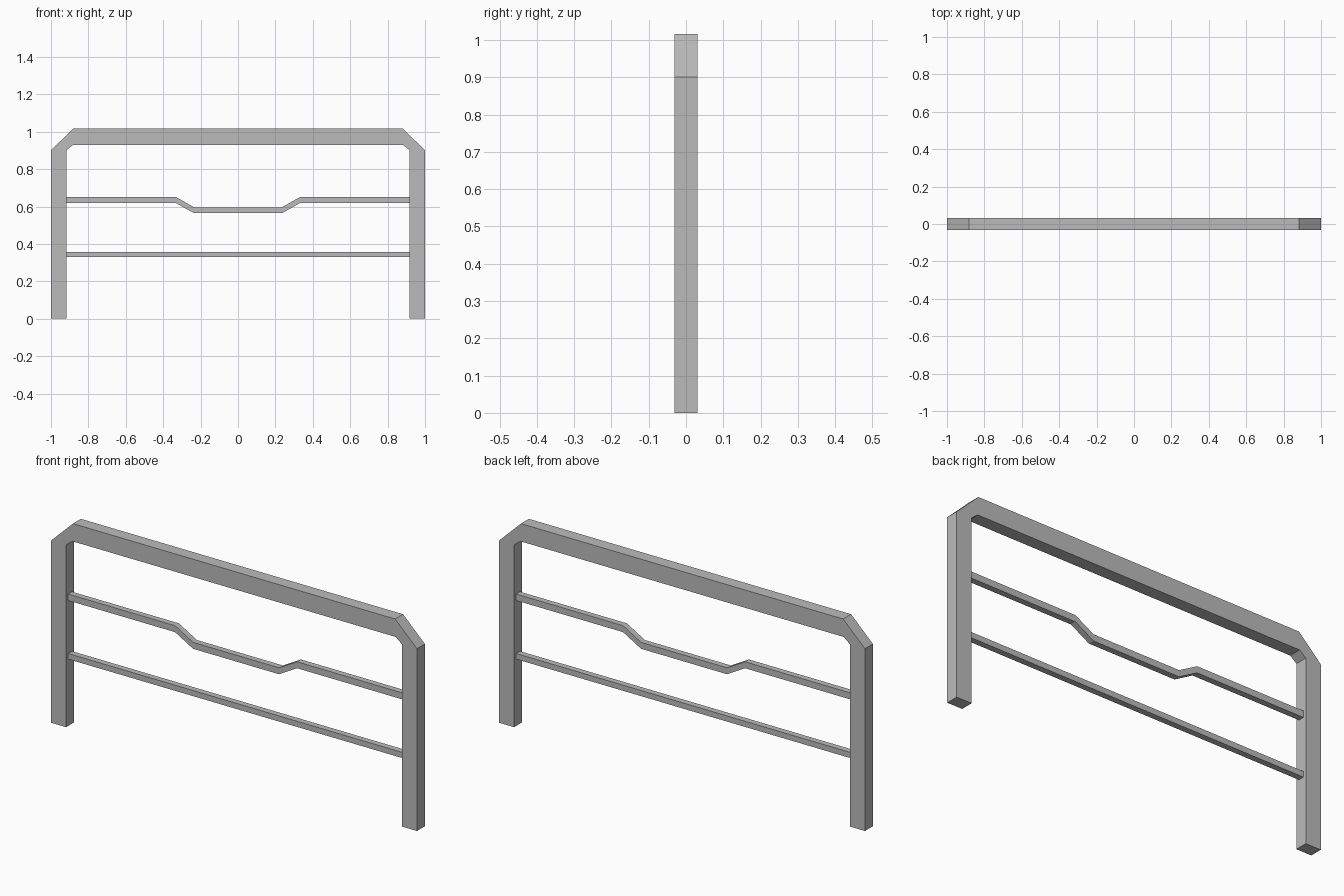
import bpy
import bmesh

cube = bpy.data.objects.get("Cube")
if cube:
    bpy.data.objects.remove(cube, do_unlink=True)

grey = bpy.data.materials.new("grey_metal")
grey.use_nodes = True
colour = (0.5, 0.5, 0.5, 1)
grey.diffuse_color = colour
grey.node_tree.nodes["Principled BSDF"].inputs["Base Color"].default_value = colour


def mirrored(half):
    """Complete a left-to-centre outline with its mirror image."""
    return half + [(-x, z) for x, z in reversed(half)]


def band(name, outer, inner, depth):
    """Solid bar of rectangular section between two matching x-z outlines."""
    bm = bmesh.new()
    rings = []
    for (ox, oz), (ix, iz) in zip(outer, inner):
        rings.append([bm.verts.new(co) for co in (
            (ox, -depth / 2, oz), (ox, depth / 2, oz),
            (ix, depth / 2, iz), (ix, -depth / 2, iz))])
    for a, b in zip(rings, rings[1:]):
        for i in range(4):
            j = (i + 1) % 4
            bm.faces.new((a[i], a[j], b[j], b[i]))
    bm.faces.new(rings[0])
    bm.faces.new(rings[-1])
    bmesh.ops.recalc_face_normals(bm, faces=bm.faces[:])
    mesh = bpy.data.meshes.new(name)
    bm.to_mesh(mesh)
    bm.free()
    mesh.materials.append(grey)
    obj = bpy.data.objects.new(name, mesh)
    bpy.context.collection.objects.link(obj)
    return obj


def rail(name, top_half, height):
    """Thin crossbar of constant height, running post to post."""
    top = mirrored(top_half)
    return band(name, top, [(x, z - height) for x, z in top], 0.03)


# Posts and top beam with chamfered corners
band("outer_frame",
     mirrored([(-1, 0), (-1, 0.901), (-0.881, 1.016)]),
     mirrored([(-0.918, 0), (-0.918, 0.901), (-0.884, 0.928)]),
     0.062)

# Upper crossbar with dropped middle
rail("upper_rail", [(-0.918, 0.652), (-0.334, 0.652), (-0.235, 0.596)], 0.032)

# Straight lower crossbar
rail("lower_rail", [(-0.918, 0.358)], 0.028)
